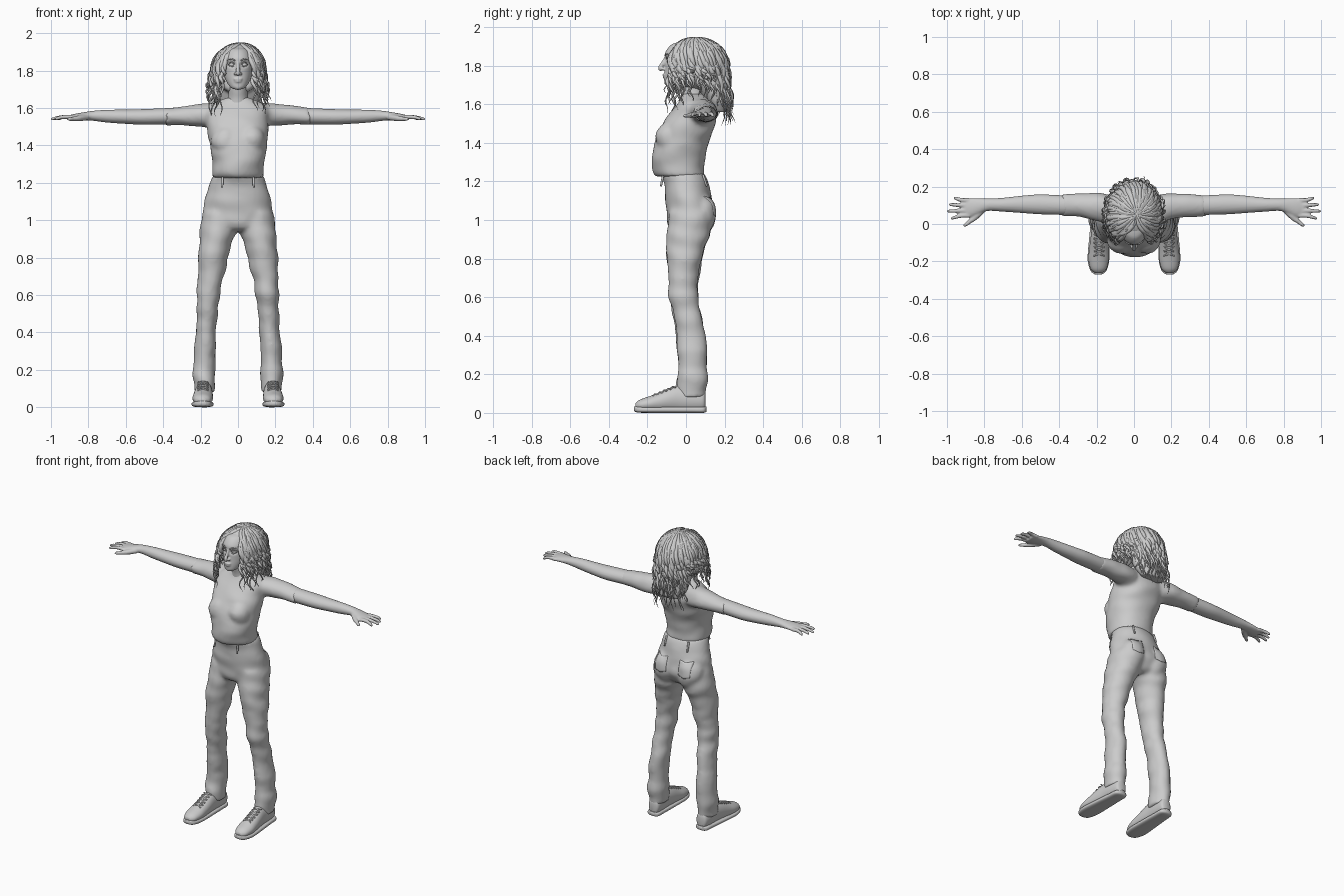
import bpy, bmesh, math, random
from mathutils import Vector, noise

random.seed(4)
if "Cube" in bpy.data.objects:
    bpy.data.objects.remove(bpy.data.objects["Cube"])

grey = bpy.data.materials.new("plain grey")
grey.use_nodes = True
grey.diffuse_color = (0.6, 0.6, 0.6, 1)
grey.node_tree.nodes["Principled BSDF"].inputs["Base Color"].default_value = grey.diffuse_color


def skin(bm, rings):
    """Bridge rings of points into a closed tube."""
    loops = [[bm.verts.new(p) for p in r] for r in rings]
    n = len(loops[0])
    for a, b in zip(loops, loops[1:]):
        for i in range(n):
            bm.faces.new((a[i], a[(i + 1) % n], b[(i + 1) % n], b[i]))
    bm.faces.new(loops[0])
    bm.faces.new(loops[-1])


def smooth_path(rows, steps):
    """Run a soft curve through rows of numbers."""
    out = []
    for i in range(len(rows) - 1):
        p = [rows[max(0, min(len(rows) - 1, i + k))] for k in (-1, 0, 1, 2)]
        for s in range(steps):
            t = s / steps
            out.append([b + t / 2 * (c - a + t * (2 * a - 5 * b + 4 * c - d + t * (3 * (b - c) + d - a)))
                        for a, b, c, d in zip(*p)])
    return out + [list(rows[-1])]


def loft(bm, axis, rows, side=1, n=36, power=2.0, steps=5):
    """Rows are position, centre, centre, radius, radius along an axis."""
    rings = []
    for q, c, d, r, s in smooth_path(rows, steps):
        ring = []
        for i in range(n):
            a = 2 * math.pi * i / n
            u, v = math.cos(a), math.sin(a)
            u = c + r * math.copysign(abs(u) ** (2 / power), u)
            v = d + s * math.copysign(abs(v) ** (2 / power), v)
            x, y, z = {"x": (q, u, v), "y": (u, q, v), "z": (u, v, q)}[axis]
            ring.append((x * side, y, z))
        rings.append(ring)
    skin(bm, rings)


def tube(bm, rows, side=1, n=8, steps=3):
    """Rows are x, y, z, radius."""
    rows = smooth_path(rows, steps)
    pts = [Vector((r[0] * side, r[1], r[2])) for r in rows]
    rings = []
    for i, p in enumerate(pts):
        d = pts[min(i + 1, len(pts) - 1)] - pts[max(i - 1, 0)]
        u = d.cross(Vector((0.13, 0.31, 0.94))).normalized()
        v = d.cross(u).normalized()
        rings.append([p + rows[i][3] * (u * math.cos(a) + v * math.sin(a))
                      for a in (2 * math.pi * k / n for k in range(n))])
    skin(bm, rings)


def ball(bm, centre, radii, side=1):
    made = bmesh.ops.create_uvsphere(bm, u_segments=28, v_segments=18, radius=1)["verts"]
    for v in made:
        v.co = Vector([c + k * r for c, k, r in zip(centre, v.co, radii)])
        v.co.x *= side
    return made


def finish(name, bm, voxel=0, relax=0, folds=0):
    """Make the object; optionally fold the cloth and fuse the pieces."""
    bmesh.ops.recalc_face_normals(bm, faces=bm.faces)
    if folds:
        bm.normal_update()
        for v in bm.verts:
            p = Vector((v.co.x * 7 + v.co.z * 5, v.co.y * 7, v.co.z * 14))
            v.co += v.normal * folds * noise.noise(p)
    mesh = bpy.data.meshes.new(name)
    bm.to_mesh(mesh)
    bm.free()
    mesh.materials.append(grey)
    for p in mesh.polygons:
        p.use_smooth = True
    ob = bpy.data.objects.new(name, mesh)
    bpy.context.collection.objects.link(ob)
    if voxel:
        m = ob.modifiers.new("fuse", "REMESH")
        m.mode, m.voxel_size, m.use_smooth_shade = "VOXEL", voxel, True
        m = ob.modifiers.new("relax", "SMOOTH")
        m.iterations, m.factor = relax, 0.5
    return ob


SIDES = {"left": 1, "right": -1}

# Trousers: hips, seat and two legs fused
bm = bmesh.new()
loft(bm, "z", [(1.24, 0, -.02, .14, .112), (1.18, 0, 0, .155, .115), (1.1, 0, .016, .18, .12),
               (1.02, 0, .022, .192, .122), (.96, 0, .015, .175, .105), (.94, 0, .01, .1, .07)])
for s in SIDES.values():
    ball(bm, (.085, .07, 1.03), (.085, .09, .11), s)
    loft(bm, "z", [(1.04, .1, .025, .09, .11), (.93, .108, .012, .096, .112), (.85, .124, -.005, .084, .098),
                   (.7, .144, -.012, .07, .08), (.6, .157, -.012, .06, .075), (.5, .163, .007, .058, .075),
                   (.4, .17, .025, .056, .077), (.2, .182, .033, .058, .075), (.13, .181, .026, .057, .08),
                   (.08, .18, .03, .056, .078)], s)
trousers = finish("trousers", bm, .012, 4, .011)

# Belt loops and back pockets
bm = bmesh.new()
for s in SIDES.values():
    for y, lean in ((-.118, -.012), (.088, .02)):
        tube(bm, [(.082, y, 1.235, .006), (.083, y + lean * .5, 1.205, .006), (.085, y + lean, 1.175, .005)], s)
finish("belt_loops", bm)
for name, s in SIDES.items():
    bm = bmesh.new()
    for v in bmesh.ops.create_grid(bm, x_segments=10, y_segments=10, size=.042)["verts"]:
        v.co = Vector((s * .088 + v.co.x, .25, 1.075 + v.co.y * 1.15 - (.01 - abs(v.co.x) * .25)))
    pocket = finish(name + "_back_pocket", bm)
    m = pocket.modifiers.new("lay", "SHRINKWRAP")
    m.target, m.wrap_method, m.offset = trousers, "PROJECT", .002
    m.use_project_y, m.use_negative_direction = True, True
    m.use_positive_direction = False
    pocket.modifiers.new("cloth", "SOLIDIFY").thickness = .005

# Short-sleeved top, loose at the waist
bm = bmesh.new()
loft(bm, "z", [(1.655, 0, .035, .06, .055), (1.635, 0, .048, .115, .066), (1.6, 0, .05, .165, .092),
               (1.55, 0, .035, .165, .122), (1.5, 0, .015, .163, .138), (1.45, 0, -.005, .16, .142),
               (1.4, 0, -.026, .15, .142), (1.35, 0, -.037, .145, .139), (1.3, 0, -.04, .14, .135),
               (1.25, 0, -.037, .142, .13), (1.225, 0, -.03, .138, .12)], power=2.1)
for s in SIDES.values():
    ball(bm, (.068, -.085, 1.425), (.075, .075, .08), s)
    loft(bm, "x", [(.1, .065, 1.555, .08, .075), (.18, .09, 1.563, .072, .062), (.24, .095, 1.56, .066, .056),
                   (.3, .1, 1.56, .061, .051), (.385, .1, 1.556, .057, .048)], s)
finish("top", bm, .011, 4, .01)

# Arms with hands
for name, s in SIDES.items():
    bm = bmesh.new()
    loft(bm, "x", [(.36, .1, 1.556, .052, .044), (.5, .105, 1.552, .053, .042), (.6, .105, 1.553, .046, .038),
                   (.7, .103, 1.556, .037, .034), (.78, .103, 1.558, .033, .026), (.83, .095, 1.555, .042, .021),
                   (.87, .087, 1.551, .05, .018), (.91, .085, 1.547, .046, .013)], s)
    for y, tip, reach in ((.128, .14, .965), (.1, .104, .99), (.071, .069, 1), (.045, .03, .98)):
        tube(bm, [(.88, y, 1.55, .012), (.92, y, 1.552, .0115), ((reach + .92) / 2, (y + tip) / 2, 1.549, .0105),
                  (reach - .005, tip, 1.541, .008), (reach, tip, 1.54, .004)], s)
    tube(bm, [(.81, .075, 1.55, .017), (.85, .035, 1.545, .016), (.88, .012, 1.542, .012),
              (.905, -.008, 1.54, .009), (.91, -.012, 1.54, .004)], s)
    finish(name + "_arm", bm, .0058, 2)

# Head, neck and features
bm = bmesh.new()
loft(bm, "z", [(1.7, 0, -.082, .022, .022), (1.712, 0, -.068, .042, .044), (1.745, 0, -.035, .064, .078),
               (1.785, 0, -.012, .077, .098), (1.83, 0, 0, .081, .109), (1.87, 0, .005, .08, .112),
               (1.91, 0, .01, .06, .085), (1.925, 0, .01, .03, .04)], n=72, steps=8)
for v in bm.verts:
    d = math.hypot(abs(v.co.x) - .033, (v.co.z - 1.832) * 1.4)
    if v.co.y < -.04 and d < .028:
        v.co.y += .016 * (1 - d / .028)
loft(bm, "z", [(1.6, 0, .045, .075, .07), (1.65, 0, .035, .056, .062), (1.7, 0, .025, .051, .062), (1.76, 0, .02, .05, .06)])
tube(bm, [(0, -.1, 1.85, .008), (0, -.117, 1.82, .0095), (0, -.131, 1.795, .012), (0, -.136, 1.786, .011), (0, -.125, 1.778, .009)])
ball(bm, (0, -.111, 1.754), (.024, .011, .006))
ball(bm, (0, -.109, 1.742), (.02, .012, .007))
ball(bm, (0, -.094, 1.712), (.022, .018, .016))
for s in SIDES.values():
    ball(bm, (.013, -.117, 1.783), (.009, .012, .008), s)
    ball(bm, (.083, .015, 1.815), (.009, .02, .035), s)
finish("head", bm, .005, 2)

# Eyes, lids and brows
bm = bmesh.new()
for s in SIDES.values():
    ball(bm, (.033, -.081, 1.831), (.017, .017, .012), s)
    tube(bm, [(.014, -.096, 1.829, .002), (.024, -.1, 1.84, .003), (.037, -.099, 1.843, .003), (.053, -.088, 1.833, .002)], s)
    tube(bm, [(.016, -.097, 1.828, .001), (.033, -.098, 1.82, .002), (.052, -.087, 1.831, .001)], s)
    tube(bm, [(.015, -.108, 1.853, .003), (.035, -.103, 1.861, .004), (.06, -.082, 1.855, .001)], s)
finish("eyes_and_brows", bm)

# Hair base: crown opened over the face, and mass behind the neck
bm = bmesh.new()
for v in ball(bm, (0, .05, 1.81), (.128, .155, .138)):
    if v.co.z < 1.885 - abs(v.co.x - .02) * .25:
        v.co.y = max(v.co.y, -.01)
loft(bm, "z", [(1.84, 0, .11, .12, .085), (1.72, 0, .13, .13, .08), (1.62, 0, .155, .115, .06), (1.56, 0, .175, .08, .04)])
finish("hair_base", bm, .011, 2)


def lock(curve, a0, a1, end, flare, wave, thick):
    """One wavy tapering strand, from the crown outwards and down."""
    count, phase = 26, random.uniform(0, 6.3)
    sp = curve.splines.new("POLY")
    sp.points.add(count - 1)
    for i, p in enumerate(sp.points):
        t = i / (count - 1)
        k = min(1, t / .42)
        fall = max(0, (t - .42) / .58)
        a = math.radians(a0 + (a1 - a0) * k)
        r = math.sin(k * math.pi / 2) * (1 + (flare - 1) * fall ** .8)
        turn, amp = phase + t * 22, wave * min(1, t * 1.6)
        out, swing = r + amp * 6 * math.sin(turn), amp * math.cos(turn)
        x = .015 * (1 - k) + .135 * math.sin(a) * out + math.cos(a) * swing
        y = .05 + .16 * math.cos(a) * out - math.sin(a) * swing
        z = 1.8 + .143 * math.cos(k * math.pi / 2) + (end - 1.8) * fall
        p.co = (x, y, z, 1)
        p.radius = thick * (.5 + .5 * math.sin(math.pi * min(1, t * 1.3))) * (1 - t ** 5) + .04


# Wavy hair strands, longest at the back, with a swept fringe
hair = bpy.data.curves.new("hair_strands", "CURVE")
hair.dimensions, hair.bevel_depth, hair.bevel_resolution, hair.use_fill_caps = "3D", .014, 1, True
hair.materials.append(grey)
for lift in (0, .07, .14):
    for i in range(43):
        a = -142 + 284 * i / 42 + random.uniform(-3, 3)
        low = 1.51 if abs(a) < 50 else 1.63 if abs(a) < 112 else 1.58
        lock(hair, a * 1.1, a, low + lift * .8 + random.uniform(-.03, .03),
             random.uniform(1.1, 1.3) - lift * .5, random.uniform(.007, .013), random.uniform(.7, 1.1))
for i in range(9):
    for s in SIDES.values():
        lock(hair, s * (182 - i * 4), s * (112 + i * 2.5), 1.66 + .012 * i, 1.12, .006, 1)
bpy.context.collection.objects.link(bpy.data.objects.new("hair_strands", hair))

# Shoes: sole, upper and crossed laces
for name, s in SIDES.items():
    bm = bmesh.new()
    loft(bm, "y", [(-.27, .19, .022, .018, .012), (-.25, .19, .018, .042, .016), (-.19, .19, .016, .058, .016),
                   (-.08, .186, .016, .054, .016), (.03, .182, .016, .047, .016), (.09, .18, .016, .042, .016),
                   (.107, .18, .02, .018, .013)], s, power=3)
    finish(name + "_sole", bm)
    bm = bmesh.new()
    loft(bm, "y", [(-.262, .19, .035, .018, .015), (-.24, .19, .04, .042, .028), (-.19, .189, .047, .054, .039),
                   (-.14, .187, .055, .053, .05), (-.08, .184, .068, .049, .063), (-.03, .182, .073, .045, .068),
                   (.04, .18, .068, .043, .063), (.09, .178, .063, .036, .053), (.102, .178, .06, .015, .03)], s)
    finish(name + "_shoe", bm)
    bm = bmesh.new()
    for i in range(5):
        y, z = -.17 + .023 * i, .09 + .0095 * i
        for d in (-1, 1):
            tube(bm, [(.187 - d * .028, y, z - .004, .004), (.187, y + .01, z + .007, .005), (.187 + d * .028, y + .022, z + .004, .004)], s)
    finish(name + "_laces", bm)
